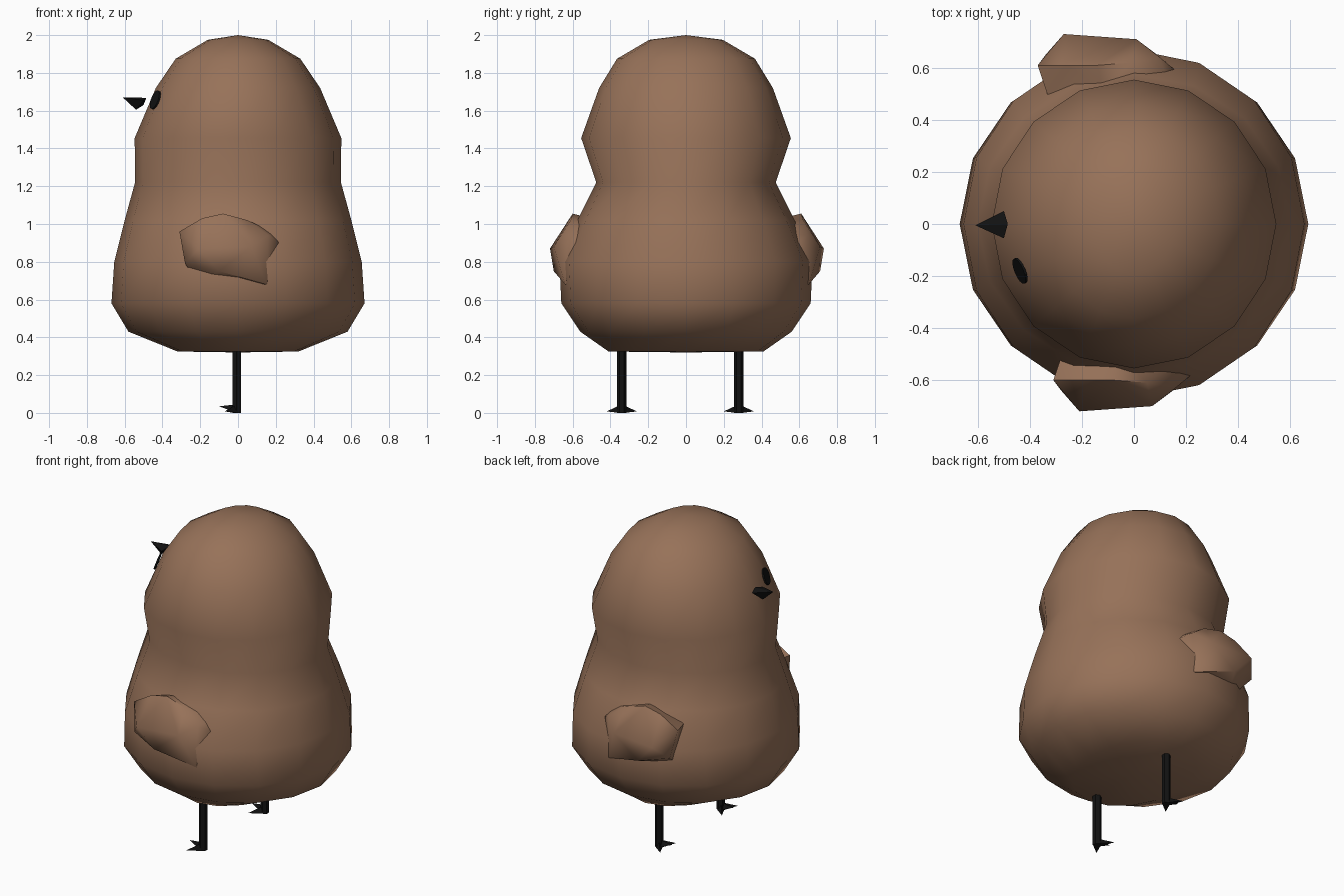
import bpy, bmesh, math
from mathutils import Vector

if "Cube" in bpy.data.objects:
    bpy.data.objects.remove(bpy.data.objects["Cube"])


def material(name, rgb):
    m = bpy.data.materials.new(name)
    m.diffuse_color = (*rgb, 1)
    m.use_nodes = True
    m.node_tree.nodes["Principled BSDF"].inputs["Base Color"].default_value = m.diffuse_color
    return m


BROWN = material("brown feathers", (0.31, 0.168, 0.10))
BLACK = material("black", (0.006, 0.006, 0.006))


def finish(name, bm, mat, smooth_angle=None):
    bmesh.ops.recalc_face_normals(bm, faces=bm.faces[:])
    me = bpy.data.meshes.new(name)
    bm.to_mesh(me)
    bm.free()
    ob = bpy.data.objects.new(name, me)
    bpy.context.collection.objects.link(ob)
    me.materials.append(mat)
    if smooth_angle:
        bpy.ops.object.select_all(action='DESELECT')
        ob.select_set(True)
        bpy.context.view_layer.objects.active = ob
        bpy.ops.object.shade_smooth_by_angle(angle=math.radians(smooth_angle))
    return ob


def hull(name, points, mat, smooth_angle=None):
    bm = bmesh.new()
    for p in points:
        bm.verts.new(p)
    res = bmesh.ops.convex_hull(bm, input=bm.verts[:])
    loose = [v for v in bm.verts if not v.link_faces]
    bmesh.ops.delete(bm, geom=loose, context='VERTS')
    return finish(name, bm, mat, smooth_angle)


# Body: stacked elliptical rings (z, x radius, y radius)
rings = [(0.325, 0.32, 0.41), (0.43, 0.58, 0.56), (0.58, 0.67, 0.66),
         (0.80, 0.655, 0.67), (1.02, 0.60, 0.575), (1.22, 0.545, 0.475),
         (1.455, 0.547, 0.555), (1.72, 0.435, 0.46), (1.875, 0.33, 0.365),
         (1.975, 0.16, 0.195)]
N = 16
bm = bmesh.new()
loops = []
for z, rx, ry in rings:
    loops.append([bm.verts.new((rx * math.cos(2 * math.pi * i / N),
                                ry * math.sin(2 * math.pi * i / N), z)) for i in range(N)])
bottom, top = bm.verts.new((0, 0, 0.32)), bm.verts.new((0, 0, 2.0))
for i in range(N):
    j = (i + 1) % N
    for a, b in zip(loops, loops[1:]):
        bm.faces.new((a[i], a[j], b[j], b[i]))
    bm.faces.new((bottom, loops[0][j], loops[0][i]))
    bm.faces.new((top, loops[-1][i], loops[-1][j]))
finish("body", bm, BROWN, 70)

# Wings: low bumps with a ledge on top, rooted inside the body
wing = [(-0.31, 0.60, 0.96), (-0.19, 0.60, 1.03), (-0.08, 0.60, 1.055), (0.05, 0.61, 1.02),
        (0.16, 0.63, 0.94), (-0.21, 0.72, 0.87), (0.07, 0.70, 0.88), (-0.28, 0.64, 0.79),
        (-0.10, 0.70, 0.75), (0.15, 0.64, 0.68), (0.22, 0.58, 0.90),
        (-0.27, 0.48, 0.95), (-0.06, 0.50, 1.03), (0.2, 0.50, 0.95),
        (-0.22, 0.50, 0.70), (0.18, 0.50, 0.66)]
hull("right_wing", [(x, -y, z) for x, y, z in wing], BROWN, 60)
hull("left_wing", [(x - 0.06, y + 0.01, z) for x, y, z in wing], BROWN, 60)

# Beak
hull("beak", [(-0.61, -0.005, 1.67), (-0.50, 0.05, 1.655), (-0.50, -0.055, 1.655),
              (-0.485, 0, 1.668), (-0.54, 0, 1.605), (-0.50, 0, 1.63)], BLACK)

# Eye: thin disc lying on the head
bm = bmesh.new()
bmesh.ops.create_cone(bm, cap_ends=True, segments=16, radius1=0.052, radius2=0.052, depth=0.009)
normal = Vector((-0.87, -0.36, 0.33))
bm.transform(normal.to_track_quat('Z', 'Y').to_matrix().to_4x4())
bmesh.ops.translate(bm, verts=bm.verts[:], vec=(-0.438, -0.18, 1.657))
finish("eye", bm, BLACK)


# Legs with three short toes
def leg(side, y):
    bm = bmesh.new()
    bmesh.ops.create_cone(bm, cap_ends=True, segments=6, radius1=0.025, radius2=0.025, depth=0.36)
    bmesh.ops.translate(bm, verts=bm.verts[:], vec=(-0.007, y, 0.18))
    finish(side + "_leg", bm, BLACK)
    for k, (tx, ty, tz) in enumerate([(-0.10, 0, 0.035), (-0.07, 0.08, 0.008), (-0.07, -0.08, 0.008)]):
        base = Vector((-0.007, y, 0))
        d = Vector((tx, ty, 0)).normalized()
        s = Vector((-d.y, d.x, 0)) * 0.022
        hull(f"{side}_toe_{k + 1}", [base + s, base - s, base + Vector((0, 0, 0.045)),
                                     (tx, y + ty, tz)], BLACK)


leg("right", -0.34)
leg("left", 0.28)
